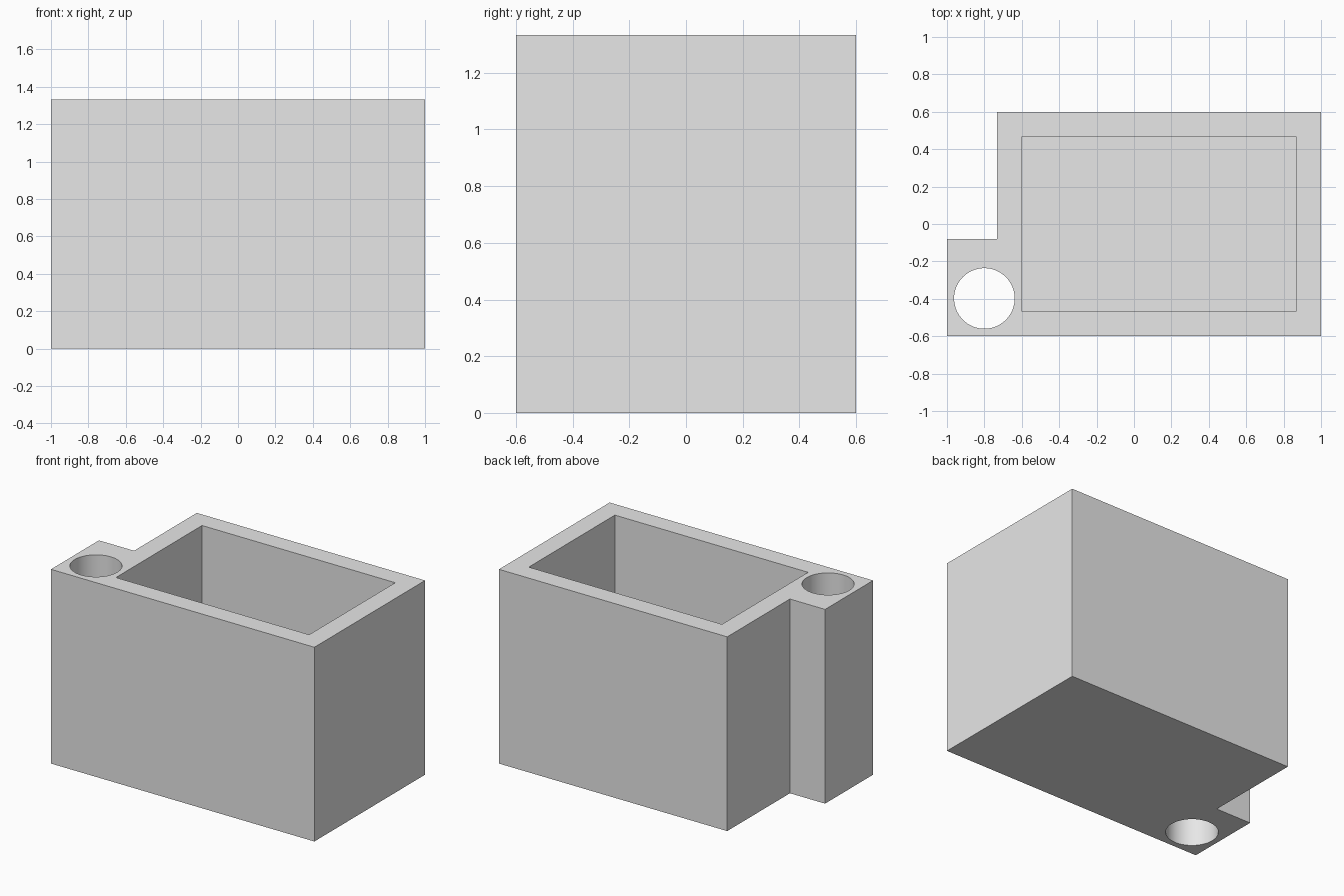
import bpy
import bmesh
import math

HEIGHT = 1.333
WALL = 0.133

cube = bpy.data.objects.get("Cube")
if cube:
    bpy.data.objects.remove(cube, do_unlink=True)

grey = bpy.data.materials.new("plain grey")
grey.use_nodes = True
grey.diffuse_color = (0.8, 0.8, 0.8, 1)
grey.node_tree.nodes["Principled BSDF"].inputs["Base Color"].default_value = (0.8, 0.8, 0.8, 1)


def prism(name, outline, bottom, top):
    """Extrude a counter-clockwise outline upwards into a closed solid."""
    bm = bmesh.new()
    base = bm.faces.new([bm.verts.new((x, y, bottom)) for x, y in outline])
    grown = bmesh.ops.extrude_face_region(bm, geom=[base], use_keep_orig=True)
    lifted = [v for v in grown["geom"] if isinstance(v, bmesh.types.BMVert)]
    bmesh.ops.translate(bm, verts=lifted, vec=(0, 0, top - bottom))
    bmesh.ops.recalc_face_normals(bm, faces=bm.faces)
    mesh = bpy.data.meshes.new(name)
    bm.to_mesh(mesh)
    bm.free()
    mesh.materials.append(grey)
    obj = bpy.data.objects.new(name, mesh)
    bpy.context.collection.objects.link(obj)
    return obj


def cut(body, cutter):
    """Subtract a cutter from the body and remove the cutter."""
    bpy.context.view_layer.objects.active = body
    mod = body.modifiers.new("cut", "BOOLEAN")
    mod.operation = "DIFFERENCE"
    mod.solver = "EXACT"
    mod.object = cutter
    bpy.ops.object.modifier_apply(modifier=mod.name)
    bpy.data.objects.remove(cutter, do_unlink=True)


# Box with a narrow block on its right front corner
box = prism("holder_box", [(-1, -0.6), (1, -0.6), (1, 0.6), (-0.733, 0.6),
                           (-0.733, -0.08), (-1, -0.08)], 0, HEIGHT)

# Open compartment above a solid floor
left, right, depth = -0.6, 1 - WALL, 0.6 - WALL
cut(box, prism("compartment_cutter", [(left, -depth), (right, -depth),
                                      (right, depth), (left, depth)], WALL, HEIGHT + 1))

# Round hole through the corner block
angles = [math.tau * i / 64 for i in range(64)]
circle = [(-0.8 + 0.162 * math.cos(a), -0.398 + 0.162 * math.sin(a)) for a in angles]
cut(box, prism("hole_cutter", circle, -1, HEIGHT + 1))

# Smooth hole wall, crisp box edges
bpy.ops.object.select_all(action="DESELECT")
box.select_set(True)
bpy.context.view_layer.objects.active = box
bpy.ops.object.shade_smooth_by_angle(angle=math.radians(30))
